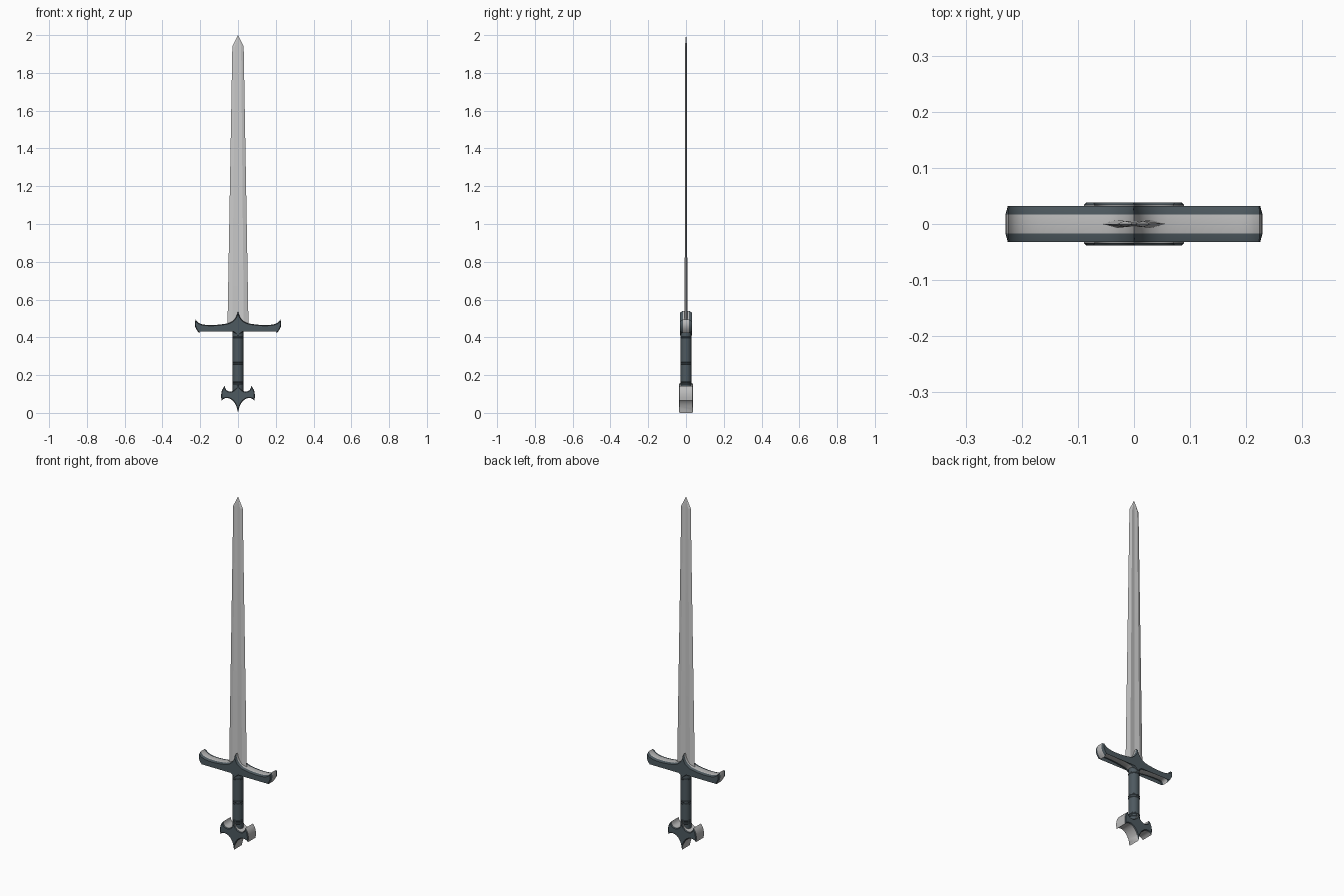
import bpy, bmesh, math
from mathutils import Vector

if "Cube" in bpy.data.objects:
    bpy.data.objects.remove(bpy.data.objects["Cube"])


def material(name, rgb):
    m = bpy.data.materials.new(name)
    m.diffuse_color = (*rgb, 1)
    m.use_nodes = True
    m.node_tree.nodes["Principled BSDF"].inputs["Base Color"].default_value = m.diffuse_color
    return m


slate = material("dark_slate", (0.075, 0.10, 0.115))
steel = material("steel", (0.5, 0.5, 0.5))


def finish(name, bm, mats, angle=35):
    bmesh.ops.recalc_face_normals(bm, faces=bm.faces)
    me = bpy.data.meshes.new(name)
    bm.to_mesh(me)
    bm.free()
    ob = bpy.data.objects.new(name, me)
    bpy.context.collection.objects.link(ob)
    for m in mats:
        me.materials.append(m)
    bpy.ops.object.select_all(action='DESELECT')
    ob.select_set(True)
    bpy.context.view_layer.objects.active = ob
    bpy.ops.object.shade_smooth_by_angle(angle=math.radians(angle))
    return ob


def loft(bm, rings):
    """Skin closed rings of points and cap both ends."""
    vs = [[bm.verts.new(p) for p in r] for r in rings]
    n = len(vs[0])
    bands = []
    for a, b in zip(vs, vs[1:]):
        bands.append([bm.faces.new((a[i], a[(i + 1) % n], b[(i + 1) % n], b[i])) for i in range(n)])
    bm.faces.new(vs[0])
    bm.faces.new(vs[-1])
    return bands


def half_outline(start, segs, steps=6):
    """Chain of quadratic curves: (control, end); control None is a straight line."""
    pts = [Vector(start)]
    for c, e in segs:
        p, e = pts[-1].copy(), Vector(e)
        if c is None:
            pts.append(e)
            continue
        c = Vector(c)
        for k in range(1, steps + 1):
            t = k / steps
            pts.append(p * (1 - t) ** 2 + c * 2 * t * (1 - t) + e * t * t)
    return pts


def inset(pts, d):
    """Shrink a clockwise outline, limiting the miter at spikes."""
    out = []
    for i, p in enumerate(pts):
        a = (p - pts[i - 1]).normalized()
        b = (pts[(i + 1) % len(pts)] - p).normalized()
        na, nb = Vector((a.y, -a.x)), Vector((b.y, -b.x))
        m = (na + nb).normalized()
        out.append(p + m * min(d / max(m.dot(na), 0.1), 2.5 * d))
    return out


def ornament(name, half, inner_y, outer_y, d):
    """Mirrored plate with steel rim and dark chamfered faces."""
    pts = half + [Vector((-p.x, p.y)) for p in reversed(half[1:-1])]
    small = inset(pts, d)
    layers = [(small, -outer_y), (pts, -inner_y), (pts, inner_y), (small, outer_y)]
    bm = bmesh.new()
    bands = loft(bm, [[(p.x, y, p.y) for p in ring] for ring, y in layers])
    for f in bands[1]:
        f.material_index = 1
    return finish(name, bm, [slate, steel])


# Blade: edges, two ridges and a shallow central hollow, tapering to a point
bm = bmesh.new()
rings = []
for z, w, t in [(0.44, 0.056, 0.007), (1.94, 0.030, 0.0055), (2.0, 0.0006, 0.0004)]:
    sec = [(-w, 0), (-0.55 * w, -t), (0, -0.6 * t), (0.55 * w, -t),
           (w, 0), (0.55 * w, t), (0, 0.6 * t), (-0.55 * w, t)]
    rings.append([(x, y, z) for x, y in sec])
loft(bm, rings)
finish("blade", bm, [], 5)

# Cross guard with flared, hooked ends
ornament("cross_guard", half_outline((0, 0.54), [
    ((0.010, 0.482), (0.060, 0.473)),
    ((0.120, 0.462), (0.170, 0.466)),
    ((0.212, 0.469), (0.224, 0.494)),
    ((0.240, 0.457), (0.205, 0.423)),
    ((0.208, 0.447), (0.180, 0.447)),
    ((0.110, 0.448), (0.055, 0.437)),
    ((0.022, 0.434), (0, 0.405))]), 0.017, 0.032, 0.004)

# Pommel with horns and a lower spike
ornament("pommel", half_outline((0, 0.158), [
    ((0.008, 0.118), (0.038, 0.113)),
    ((0.066, 0.112), (0.070, 0.142)),
    ((0.096, 0.118), (0.087, 0.066)),
    ((0.070, 0.084), (0.045, 0.076)),
    ((0.010, 0.062), (0, 0.0))]), 0.034, 0.038, 0.004)


def tube(name, profile, mat, sides=16):
    bm = bmesh.new()
    loft(bm, [[(r * math.cos(2 * math.pi * k / sides), r * math.sin(2 * math.pi * k / sides), z)
               for k in range(sides)] for r, z in profile])
    return finish(name, bm, [mat])


# Grip
tube("grip", [(0.028, 0.10), (0.028, 0.45)], slate)

# Binding rings on the grip
for i, z in enumerate((0.148, 0.162, 0.260, 0.272, 0.400)):
    tube(f"grip_ring_{i + 1}", [(0.027, z - 0.005), (0.030, z - 0.002),
                                (0.030, z + 0.002), (0.027, z + 0.005)], slate)
